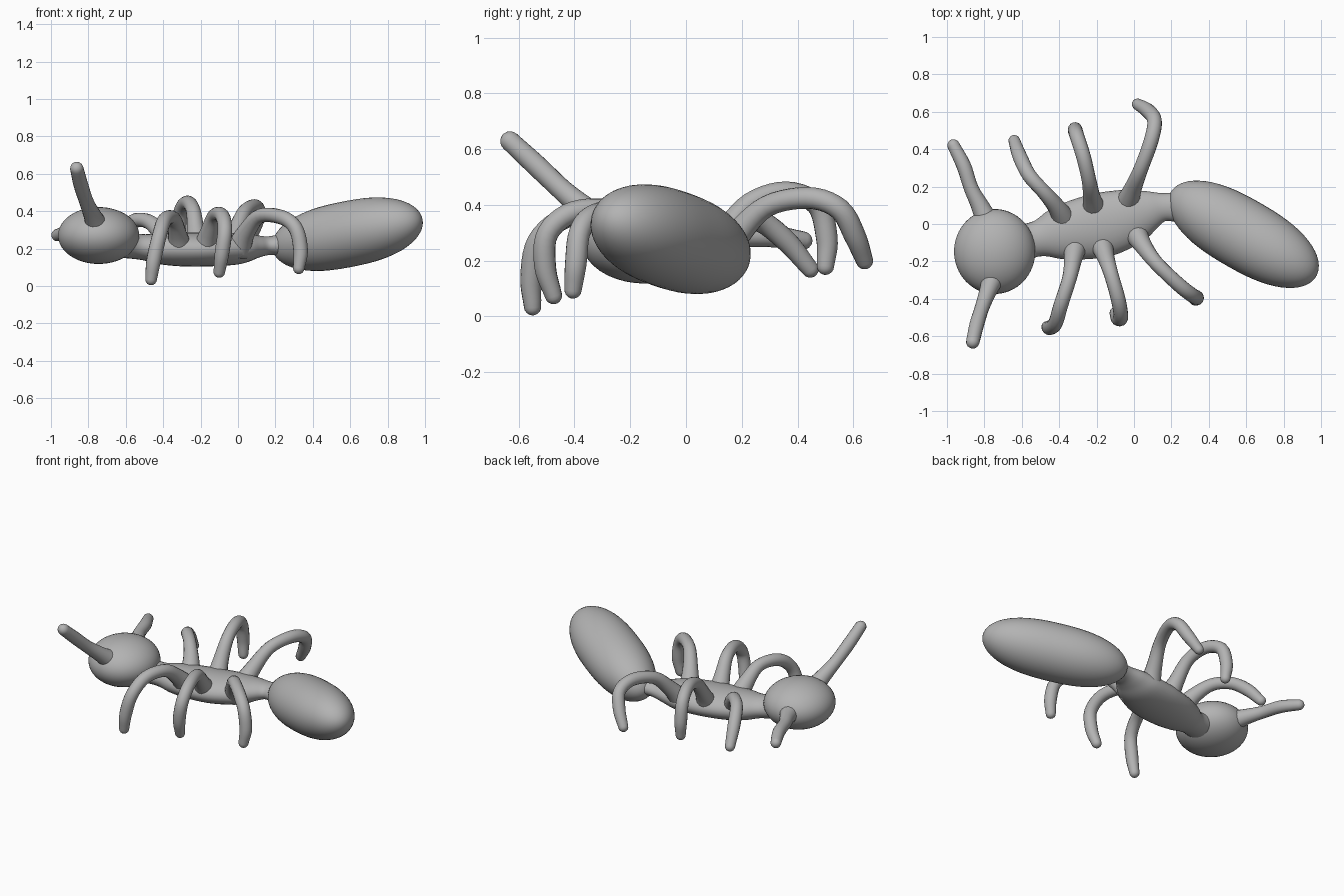
import bpy, bmesh, math
from mathutils import Vector, Matrix

if "Cube" in bpy.data.objects:
    bpy.data.objects.remove(bpy.data.objects["Cube"])

grey = bpy.data.materials.new("clay grey")
grey.diffuse_color = (0.45, 0.45, 0.45, 1)
grey.use_nodes = True
grey.node_tree.nodes["Principled BSDF"].inputs["Base Color"].default_value = grey.diffuse_color


def finish(name, bm):
    bmesh.ops.recalc_face_normals(bm, faces=bm.faces)
    mesh = bpy.data.meshes.new(name)
    bm.to_mesh(mesh)
    bm.free()
    mesh.materials.append(grey)
    for p in mesh.polygons:
        p.use_smooth = True
    obj = bpy.data.objects.new(name, mesh)
    bpy.context.collection.objects.link(obj)
    return obj


def ellipsoid(name, centre, radii, yaw=0, pitch=0, blunt=2.0):
    """Ellipsoid along local x; blunt above 2 gives fuller ends."""
    bm = bmesh.new()
    bmesh.ops.create_uvsphere(bm, u_segments=40, v_segments=32, radius=1,
                              matrix=Matrix.Rotation(math.pi / 2, 4, 'Y'))
    for v in bm.verts:
        x = min(abs(v.co.x), 1)
        if x < 0.9999:
            f = math.sqrt((1 - x ** blunt) / (1 - x * x))
            v.co.y *= f
            v.co.z *= f
    bm.transform(Matrix.Translation(centre) @ Matrix.Rotation(math.radians(yaw), 4, 'Z')
                 @ Matrix.Rotation(math.radians(-pitch), 4, 'Y') @ Matrix.Diagonal((*radii, 1)))
    return finish(name, bm)


def spline(rows, steps=5):
    """Catmull-Rom interpolation of position and radii together."""
    rows = [Vector(r) for r in rows]
    pts = [rows[0] * 2 - rows[1]] + rows + [rows[-1] * 2 - rows[-2]]
    out = []
    for i in range(1, len(pts) - 2):
        a, b, c, d = pts[i - 1:i + 3]
        for s in range(steps):
            t = s / steps
            out.append(0.5 * (2 * b + (c - a) * t + (2 * a - 5 * b + 4 * c - d) * t * t
                              + (3 * b - a - 3 * c + d) * t ** 3))
    return out + [rows[-1]]


def tube(name, rows, sides=16):
    """Tube through rows of (x, y, z, side radius, up radius) with a rounded tip."""
    path = spline(rows)
    pos = [Vector(p[:3]) for p in path]
    rad = [(p[3], p[4]) for p in path]
    n = len(pos)
    tan = [(pos[min(i + 1, n - 1)] - pos[max(i - 1, 0)]).normalized() for i in range(n)]
    end, (ra, rb) = pos[-1], rad[-1]
    for k in (1, 2, 3, 4):
        ang = math.radians(20 * k)
        pos.append(end + tan[n - 1] * min(ra, rb) * math.sin(ang))
        rad.append((ra * math.cos(ang), rb * math.cos(ang)))
        tan.append(tan[n - 1])
    bm = bmesh.new()
    side = tan[0].cross(Vector((0, 0, 1))).normalized()
    rings = []
    for i, (p, r, t) in enumerate(zip(pos, rad, tan)):
        if i:
            side = tan[i - 1].rotation_difference(t) @ side
        up = side.cross(t)
        rings.append([bm.verts.new(p + side * r[0] * math.cos(a) + up * r[1] * math.sin(a))
                      for a in (2 * math.pi * j / sides for j in range(sides))])
    for a, b in zip(rings, rings[1:]):
        for j in range(sides):
            k = (j + 1) % sides
            bm.faces.new((a[j], a[k], b[k], b[j]))
    bm.faces.new(rings[0])
    bm.faces.new(rings[-1])
    return finish(name, bm)


def limb(name, points, tip=0.031, root=0.07):
    """Limb that flares into the body at its root and tapers at its tip."""
    radii = [root, 0.049] + [0.039] * (len(points) - 3) + [tip]
    return tube(name, [(*p, r, r) for p, r in zip(points, radii)])


# Head and abdomen
ellipsoid("head", (-0.745, -0.147, 0.27), (0.217, 0.227, 0.152))
ellipsoid("abdomen", (0.585, -0.055, 0.277), (0.455, 0.190, 0.176), yaw=-30, pitch=10, blunt=2.5)

# Thorax, pinched between the head and abdomen
tube("thorax", [
    (-0.64, -0.115, 0.235, 0.115, 0.085), (-0.56, -0.09, 0.215, 0.095, 0.07),
    (-0.50, -0.075, 0.207, 0.10, 0.07), (-0.42, -0.055, 0.20, 0.135, 0.083),
    (-0.30, -0.03, 0.195, 0.162, 0.09), (-0.15, 0.00, 0.195, 0.172, 0.09),
    (0.00, 0.045, 0.20, 0.145, 0.084), (0.09, 0.075, 0.21, 0.105, 0.064),
    (0.16, 0.09, 0.215, 0.075, 0.05), (0.23, 0.09, 0.22, 0.08, 0.058),
    (0.30, 0.08, 0.23, 0.08, 0.06)], sides=28)

# Legs on the left side
limb("front_leg_left", [(-0.31, -0.10, 0.19), (-0.325, -0.185, 0.285), (-0.345, -0.29, 0.36),
                        (-0.39, -0.43, 0.355), (-0.42, -0.53, 0.27), (-0.45, -0.555, 0.14),
                        (-0.465, -0.55, 0.035)])
limb("middle_leg_left", [(-0.18, -0.09, 0.19), (-0.155, -0.165, 0.285), (-0.125, -0.26, 0.375),
                         (-0.085, -0.40, 0.375), (-0.07, -0.495, 0.30), (-0.085, -0.505, 0.18),
                         (-0.10, -0.475, 0.075)])
limb("rear_leg_left", [(0.00, -0.03, 0.19), (0.045, -0.11, 0.29), (0.12, -0.21, 0.375),
                       (0.24, -0.325, 0.365), (0.31, -0.38, 0.305), (0.335, -0.395, 0.19),
                       (0.325, -0.405, 0.095)])

# Legs on the right side
limb("front_leg_right", [(-0.36, 0.00, 0.19), (-0.41, 0.085, 0.28), (-0.48, 0.17, 0.345),
                         (-0.56, 0.26, 0.345), (-0.61, 0.36, 0.27), (-0.64, 0.445, 0.17)])
limb("middle_leg_right", [(-0.21, 0.07, 0.19), (-0.225, 0.135, 0.29), (-0.24, 0.23, 0.405),
                          (-0.27, 0.36, 0.445), (-0.305, 0.47, 0.40), (-0.315, 0.505, 0.28),
                          (-0.31, 0.50, 0.18)])
limb("rear_leg_right", [(-0.04, 0.10, 0.19), (-0.01, 0.18, 0.29), (0.035, 0.29, 0.395),
                        (0.09, 0.44, 0.425), (0.11, 0.55, 0.385), (0.075, 0.605, 0.29),
                        (0.02, 0.64, 0.20)])

# Antennae
limb("antenna_left", [(-0.74, -0.25, 0.29), (-0.775, -0.345, 0.37), (-0.81, -0.44, 0.45),
                      (-0.84, -0.535, 0.54), (-0.862, -0.63, 0.628)], tip=0.036)
limb("antenna_right", [(-0.77, -0.02, 0.27), (-0.82, 0.09, 0.28), (-0.87, 0.19, 0.287),
                       (-0.91, 0.31, 0.287), (-0.965, 0.42, 0.272)], tip=0.033)
